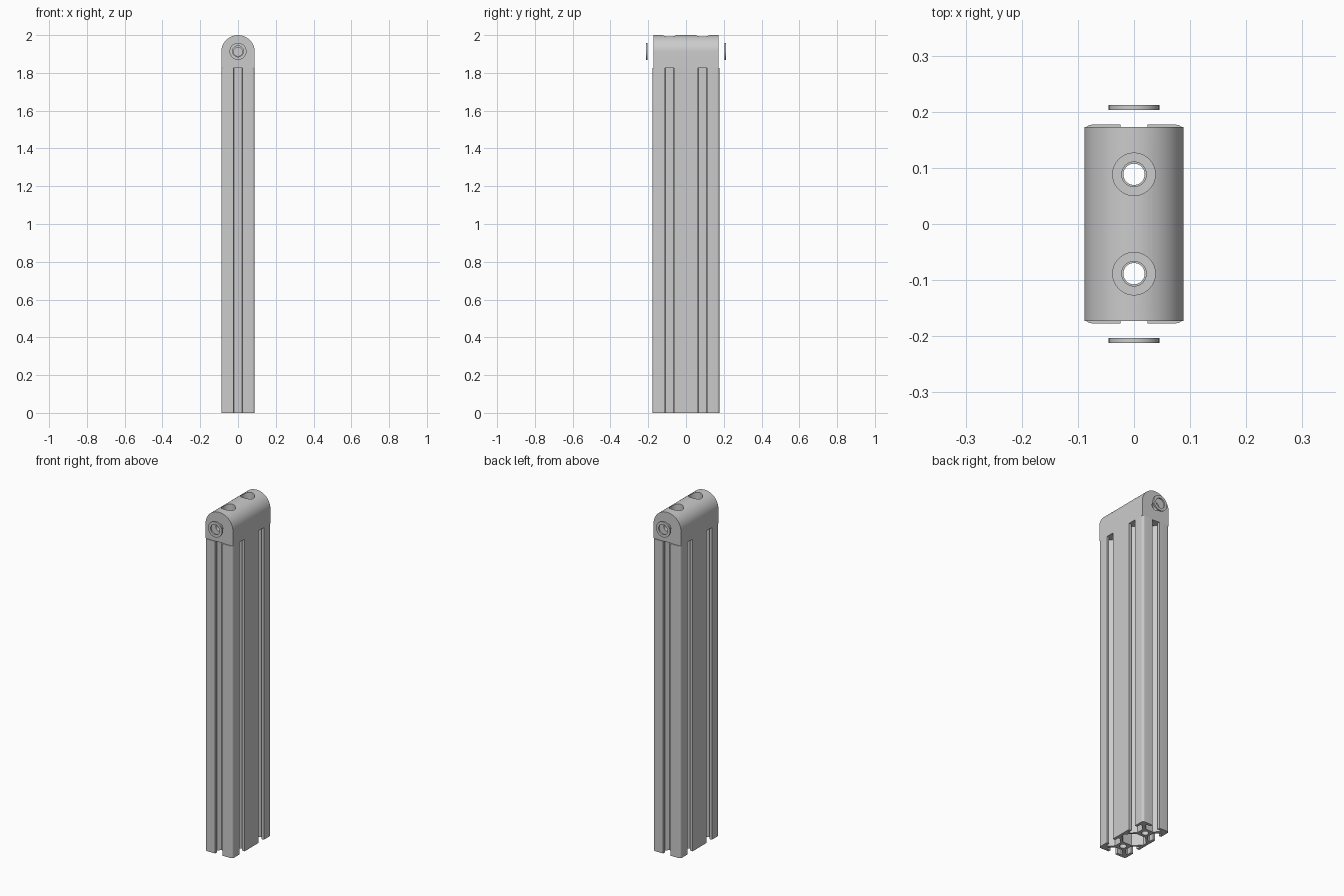
import bpy, bmesh, math

if "Cube" in bpy.data.objects:
    bpy.data.objects.remove(bpy.data.objects["Cube"])

U = 0.00885           # one profile module unit
CAP_Z = 1.825         # top of extrusion, bottom of cap
PIN_Z = 1.912         # cap dome axis


def activate(ob):
    bpy.ops.object.select_all(action='DESELECT')
    ob.select_set(True)
    bpy.context.view_layer.objects.active = ob


def smooth(ob):
    activate(ob)
    bpy.ops.object.shade_smooth_by_angle(angle=math.radians(30))


def circle(cx, cy, r, n=32):
    return [(cx + r * math.cos(2 * math.pi * i / n), cy + r * math.sin(2 * math.pi * i / n)) for i in range(n)]


def extruded(name, loops, length):
    """Filled 2D outline with holes, extruded along z from -length/2 to length/2."""
    cu = bpy.data.curves.new(name, 'CURVE')
    cu.dimensions, cu.fill_mode, cu.extrude = '2D', 'BOTH', length / 2
    for pts in loops:
        sp = cu.splines.new('POLY')
        sp.points.add(len(pts) - 1)
        for p, (x, y) in zip(sp.points, pts):
            p.co = (x, y, 0, 1)
        sp.use_cyclic_u = True
    ob = bpy.data.objects.new(name, cu)
    bpy.context.collection.objects.link(ob)
    activate(ob)
    bpy.ops.object.convert(target='MESH')
    ob = bpy.context.object
    bm = bmesh.new()
    bm.from_mesh(ob.data)
    bmesh.ops.remove_doubles(bm, verts=bm.verts, dist=1e-5)
    bmesh.ops.recalc_face_normals(bm, faces=bm.faces)
    bm.to_mesh(ob.data)
    bm.free()
    return ob


def mirrored(quarter):
    """Mirror a +x +y quarter path into a full closed outline."""
    left = [(-x, y) for x, y in reversed(quarter) if x > 0]
    half = quarter + left
    return half + [(x, -y) for x, y in reversed(half)]


# T-slot extrusion: two slots per wide side, one per narrow side
corner = [(8.5 + 1.5 * math.cos(a), 18.5 + 1.5 * math.sin(a))
          for a in (math.pi / 2 * i / 6 for i in range(7))]
quarter = ([(10, 7.3), (8.2, 7.3), (8.2, 4.5), (7, 4.5), (3.9, 7.6), (3.9, 12.4),
            (7, 15.5), (8.2, 15.5), (8.2, 12.7), (10, 12.7)] + corner +
           [(2.7, 20), (2.7, 18.2), (5.5, 18.2), (5.5, 17), (2.4, 13.9)])
cavity = mirrored([(8.2, 1.2), (3.3, 6.1)])
loops = [[(x * U, y * U) for x, y in path] for path in (mirrored(quarter), cavity)]
loops += [circle(0, s * 0.0885, 0.019) for s in (-1, 1)]
rail = extruded("slotted_rail", loops, CAP_Z)
rail.location.z = CAP_Z / 2
smooth(rail)

# End cap with a rounded top
R = 10 * U
arch = [(-R, CAP_Z), (R, CAP_Z)] + [(R * math.cos(math.pi * i / 32), PIN_Z + (2 - PIN_Z) * math.sin(math.pi * i / 32))
                                    for i in range(33)]
cap = extruded("rounded_end_cap", [arch], 0.346)
cap.rotation_euler.x = math.pi / 2
activate(cap)
bpy.ops.object.transform_apply(location=False, rotation=True, scale=False)


def drill(r, depth, loc, rot=(0, 0, 0)):
    bpy.ops.mesh.primitive_cylinder_add(vertices=32, radius=r, depth=depth, location=loc, rotation=rot)
    cutter = bpy.context.object
    cutter.name, cutter.hide_render = "hole_cutter", True
    m = cap.modifiers.new("hole", 'BOOLEAN')
    m.operation, m.solver, m.object = 'DIFFERENCE', 'EXACT', cutter
    activate(cap)
    bpy.ops.object.modifier_apply(modifier=m.name)
    bpy.data.objects.remove(cutter)


# Counterbored screw holes and blind pin holes
for s in (-1, 1):
    drill(0.022, 0.4, (0, s * 0.0885, 1.9))
    drill(0.038, 0.2, (0, s * 0.0885, 2.015))
    drill(0.023, 0.08, (0, s * 0.173, PIN_Z), (math.pi / 2, 0, 0))
smooth(cap)

# Washers floating beyond both ends of the cap
for s, side in ((-1, "front"), (1, "back")):
    w = extruded(side + "_washer", [circle(0, 0, 0.045), circle(0, 0, 0.029)], 0.009)
    w.rotation_euler.x = math.pi / 2
    w.location = (0, s * 0.2075, PIN_Z + 0.002)
    smooth(w)
